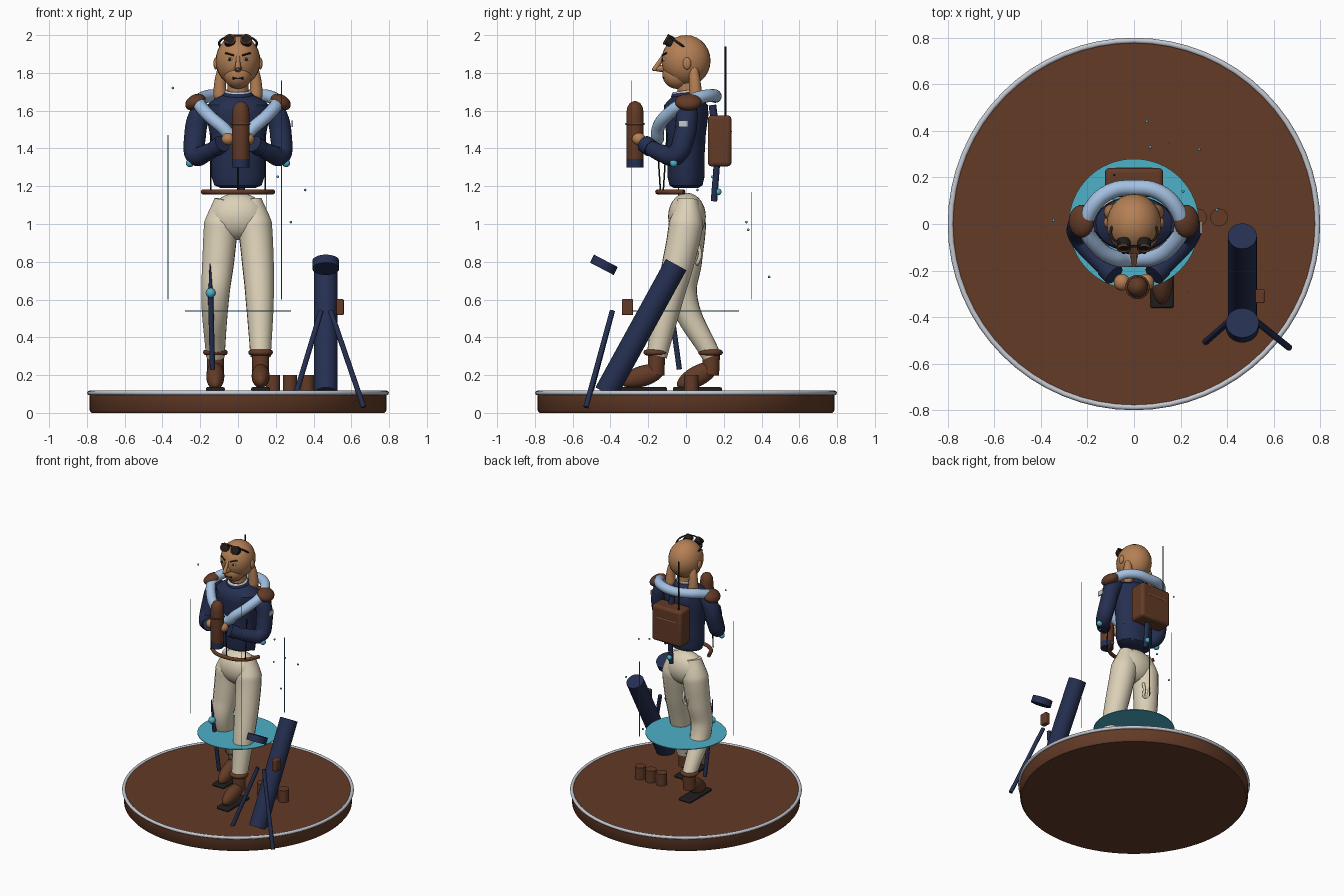
import bpy, bmesh, math
from mathutils import Vector

cube = bpy.data.objects.get("Cube")
if cube:
    bpy.data.objects.remove(cube, do_unlink=True)


def material(name, r, g, b):
    m = bpy.data.materials.new(name)
    m.use_nodes = True
    m.diffuse_color = (r, g, b, 1)
    m.node_tree.nodes["Principled BSDF"].inputs["Base Color"].default_value = (r, g, b, 1)
    return m


BROWN = material("leather brown", .125, .043, .02)
NAVY = material("navy", .018, .028, .08)
CREAM = material("cream", .72, .64, .48)
SKIN = material("tan skin", .46, .215, .09)
BLUE = material("pale blue", .37, .53, .76)
CYAN = material("cyan", .075, .44, .58)
GREY = material("light grey", .56, .58, .64)
DARK = material("near black", .014, .012, .012)


def finish(name, mat, angle=40):
    o = bpy.context.object
    o.name = name
    o.data.materials.clear()
    o.data.materials.append(mat)
    bpy.ops.object.shade_smooth_by_angle(angle=math.radians(angle))
    return o


def ball(name, mat, loc, size, rot=(0, 0, 0), seg=28):
    bpy.ops.mesh.primitive_uv_sphere_add(segments=seg, ring_count=seg // 2, radius=1, location=loc, rotation=rot)
    bpy.context.object.scale = (size, size, size) if isinstance(size, (int, float)) else size
    return finish(name, mat)


def rod(name, mat, a, b, r, r2=None, seg=24):
    a, b = Vector(a), Vector(b)
    bpy.ops.mesh.primitive_cone_add(vertices=seg, radius1=r, radius2=r if r2 is None else r2,
                                    depth=(b - a).length, location=(a + b) / 2)
    bpy.context.object.rotation_euler = (b - a).to_track_quat('Z', 'Y').to_euler()
    return finish(name, mat)


def box(name, mat, loc, size, rot=(0, 0, 0), bevel=0):
    bpy.ops.mesh.primitive_cube_add(size=1, location=loc, rotation=rot)
    o = bpy.context.object
    o.scale = size
    bpy.ops.object.transform_apply(location=False, rotation=False, scale=True)
    if bevel:
        mod = o.modifiers.new("round", 'BEVEL')
        mod.width, mod.segments = bevel, 3
    return finish(name, mat)


def ring(name, mat, loc, major, minor, rot=(0, 0, 0), scale=(1, 1, 1)):
    bpy.ops.mesh.primitive_torus_add(major_radius=major, minor_radius=minor, major_segments=64,
                                     minor_segments=12, location=loc, rotation=rot)
    bpy.context.object.scale = scale
    return finish(name, mat)


def tube(name, mat, points, radii, closed=False):
    # Smooth swept tube whose thickness follows the radii
    cu = bpy.data.curves.new(name, 'CURVE')
    cu.dimensions, cu.bevel_depth, cu.bevel_resolution = '3D', 1, 6
    cu.use_fill_caps, cu.resolution_u = True, 10
    sp = cu.splines.new('BEZIER')
    sp.bezier_points.add(len(points) - 1)
    sp.use_cyclic_u = closed
    for i, (bp, p) in enumerate(zip(sp.bezier_points, points)):
        bp.co = p
        bp.radius = radii if isinstance(radii, (int, float)) else radii[i]
        bp.handle_left_type = bp.handle_right_type = 'AUTO'
    o = bpy.data.objects.new(name, cu)
    bpy.context.collection.objects.link(o)
    bpy.ops.object.select_all(action='DESELECT')
    o.select_set(True)
    bpy.context.view_layer.objects.active = o
    bpy.ops.object.convert(target='MESH')
    return finish(name, mat)


def lathe(name, mat, profile, loc=(0, 0, 0), squash=1, seg=48):
    bm = bmesh.new()
    rows = [[bm.verts.new((r * math.cos(k * math.tau / seg), r * squash * math.sin(k * math.tau / seg), z))
             for k in range(seg)] for r, z in profile]
    for low, high in zip(rows, rows[1:]):
        for k in range(seg):
            j = (k + 1) % seg
            bm.faces.new((low[k], low[j], high[j], high[k]))
    bm.faces.new(rows[0][::-1])
    bm.faces.new(rows[-1])
    me = bpy.data.meshes.new(name)
    bm.to_mesh(me)
    bm.free()
    o = bpy.data.objects.new(name, me)
    o.location = loc
    bpy.context.collection.objects.link(o)
    bpy.ops.object.select_all(action='DESELECT')
    o.select_set(True)
    bpy.context.view_layer.objects.active = o
    return finish(name, mat)


# Display base and glowing disc
lathe("base", BROWN, [(.775, 0), (.785, .012), (.785, .11)], seg=96)
ring("base_rim", GREY, (0, 0, .106), .787, .012)
rod("glow_disc", CYAN, (0, 0, .538), (0, 0, .543), .28, seg=64)

# Trousers: the left leg steps forward, the right leg trails
ball("hips", CREAM, (0, .005, 1.04), (.15, .1, .125))
tube("left_leg", CREAM, [(.07, .01, 1.13), (.088, 0, 1), (.105, -.04, .8), (.115, -.09, .6), (.12, -.155, .3)],
     [.055, .092, .085, .075, .055])
tube("right_leg", CREAM, [(-.07, .01, 1.13), (-.088, .015, 1), (-.105, 0, .8), (-.12, -.015, .62), (-.12, .135, .3)],
     [.055, .092, .085, .075, .05])
tube("trouser_loop", CREAM, [(-.05, .06, .9), (-.03, .075, .84), (-.05, .06, .79), (-.07, .08, .84)], .01, True)

# Shoes
for side, x, y, tilt in (("left", .12, -.16, .3), ("right", -.12, .13, .5)):
    ring(side + "_boot_cuff", BROWN, (x, y, .32), .05, .015)
    rod(side + "_ankle", BROWN, (x, y, .2), (x, y + .005, .31), .045)
    ball(side + "_shoe", BROWN, (x, y - .07, .195), (.048, .12, .055), (tilt, 0, 0))
    box(side + "_sole", DARK, (x, y - .07, .125), (.1, .26, .022), bevel=.008)

# Jacket, collar and belt
lathe("torso", NAVY, [(.09, 1.19), (.125, 1.205), (.14, 1.25), (.14, 1.36), (.15, 1.48), (.17, 1.58),
                      (.165, 1.63), (.12, 1.665), (.06, 1.69)], squash=.7)
rod("neck", SKIN, (0, .01, 1.66), (0, .01, 1.78), .055)
ring("jacket_collar", NAVY, (0, .005, 1.675), .062, .022)
ring("shirt_collar", GREY, (0, -.005, 1.698), .062, .009, (.15, 0, 0))
tube("belt", BROWN, [(-.185, -.01, 1.17), (-.13, -.11, 1.17), (0, -.15, 1.17), (.13, -.11, 1.17), (.185, -.01, 1.17)],
     .013)
rod("bottle_cord", DARK, (0, -.135, 1.17), (0, -.15, 1.4), .004, seg=8)

# Thick scarf draped from the back over the shoulders to a point on the chest
half = [(.1, .14, 1.68), (.18, .07, 1.67), (.205, -.01, 1.64), (.165, -.09, 1.585), (.085, -.145, 1.515)]
tube("scarf", BLUE, [(0, .155, 1.675)] + half + [(0, -.15, 1.45)] + [(-x, y, z) for x, y, z in half[::-1]],
     .034, True)

# Arms, mirrored
for side, s in (("left", 1), ("right", -1)):
    ball(side + "_shoulder_pad", BROWN, (s * .225, .012, 1.645), (.058, .07, .04), (0, s * .5, 0))
    tube(side + "_sleeve", NAVY, [(s * .16, .01, 1.63), (s * .205, .005, 1.57), (s * .228, -.01, 1.46),
                                  (s * .225, -.055, 1.365), (s * .17, -.13, 1.375), (s * .09, -.215, 1.42)],
         [.045, .058, .058, .054, .046, .038])
    tube(side + "_cuff", NAVY, [(s * .12, -.185, 1.4), (s * .085, -.22, 1.425)], .046)
    ball(side + "_hand", SKIN, (s * .052, -.25, 1.45), (.035, .036, .033))
    ball(side + "_elbow_light", CYAN, (s * .255, -.065, 1.322), .021)
    rod(side + "_strap", DARK, (s * .145, -.12, 1.18), (s * .145, -.1, 1.48), .004, seg=8)
    # Hanging locks and ears
    tube(side + "_lock", SKIN, [(s * .075, .035, 1.86), (s * .092, .045, 1.77), (s * .095, .05, 1.68), (s * .088, .05, 1.62)],
         [.02, .03, .036, .015])
    ball(side + "_ear", SKIN, (s * .118, .005, 1.85), (.012, .022, .032))
    # Face and goggles
    ball(side + "_eye", GREY, (s * .044, -.117, 1.872), (.017, .008, .009), (0, 0, s * .35), 16)
    ball(side + "_pupil", DARK, (s * .044, -.123, 1.872), (.008, .006, .008), seg=12)
    rod(side + "_brow", DARK, (s * .022, -.126, 1.892), (s * .066, -.105, 1.905), .005, seg=8)
    rod(side + "_goggle", DARK, (s * .043, -.07, 1.96), (s * .043, -.105, 1.978), .029)
    ring(side + "_goggle_frame", BROWN, (s * .043, -.105, 1.978), .026, .005, (1.05, 0, 0))
box("sleeve_badge", GREY, (.287, -.015, 1.53), (.008, .05, .035))

# Head
ball("head", SKIN, (0, 0, 1.865), (.118, .13, .135))
ball("jaw", SKIN, (0, -.045, 1.79), (.075, .08, .075))
rod("nose", SKIN, (0, -.11, 1.825), (0, -.18, 1.818), .024, .006, 12)
rod("nose_bridge", SKIN, (0, -.118, 1.89), (0, -.165, 1.82), .01, .014, 12)
rod("mouth", DARK, (-.028, -.117, 1.772), (.028, -.117, 1.772), .006, seg=8)
ring("goggle_strap", DARK, (0, -.035, 1.955), .1, .006, (-.62, 0, 0), (1, .75, 1))

# Flask held at the chest
lathe("flask", BROWN, [(.044, 1.34), (.046, 1.35), (.046, 1.58), (.042, 1.615), (.028, 1.64), (.008, 1.65)],
      (.015, -.27, 0), seg=24)
rod("flask_base", NAVY, (.015, -.27, 1.3), (.015, -.27, 1.345), .045)
ring("flask_band", BROWN, (.015, -.27, 1.53), .046, .006)

# Backpack with aerial and hanging rod
box("backpack", BROWN, (0, .178, 1.44), (.25, .125, .27), bevel=.02)
box("backpack_seam", SKIN, (0, .241, 1.49), (.16, .004, .006))
rod("aerial", DARK, (-.085, .21, 1.55), (-.085, .21, 1.94), .005, seg=10)
rod("back_rod", NAVY, (.02, .165, 1.34), (.02, .148, 1.12), .017)
ball("back_rod_light", CYAN, (.02, .17, 1.17), .018)
rod("back_strap", NAVY, (.02, .14, 1.63), (.02, .15, 1.55), .02)

# Staff at the right hip
rod("staff", NAVY, (-.135, -.035, .23), (-.145, -.09, .63), .014)
rod("staff_tip", NAVY, (-.145, -.09, .63), (-.148, -.11, .79), .012, .003)
ball("staff_light", CYAN, (-.145, -.105, .635), .026)

# Large tube on two legs, with a loose cap and a sight box
rod("launch_tube", NAVY, (.465, -.425, .105), (.465, -.052, .785), .062, seg=32)
rod("tube_cap", NAVY, (.465, -.446, .763), (.465, -.424, .805), .071, seg=32)
box("sight_box", BROWN, (.54, -.31, .56), (.04, .06, .085), bevel=.006)
rod("tripod_leg_left", NAVY, (.49, -.39, .54), (.665, -.53, .03), .014)
rod("tripod_leg_right", NAVY, (.44, -.39, .54), (.285, -.525, .03), .014)

# Canisters on the base
for i, x in enumerate((.185, .275, .365)):
    rod("canister_%d" % i, BROWN, (x, .028, .11), (x, .028, .2), .038)

# Thin light beams and drifting sparks
for i, (x, y, top) in enumerate(((-.37, -.04, 1.47), (.23, -.29, 1.76), (.15, .345, 1.17))):
    rod("beam_%d" % i, CYAN, (x, y, .6), (x, y, top), .0022, seg=8)
sparks = [(.055, .44, .72), (.28, .32, 1.01), (.07, .33, .97), (.21, .14, 1.25), (.355, .06, 1.18), (-.345, .015, 1.72)]
for i, p in enumerate(sparks):
    ball("spark_%d" % i, CYAN, p, .007, seg=10)
